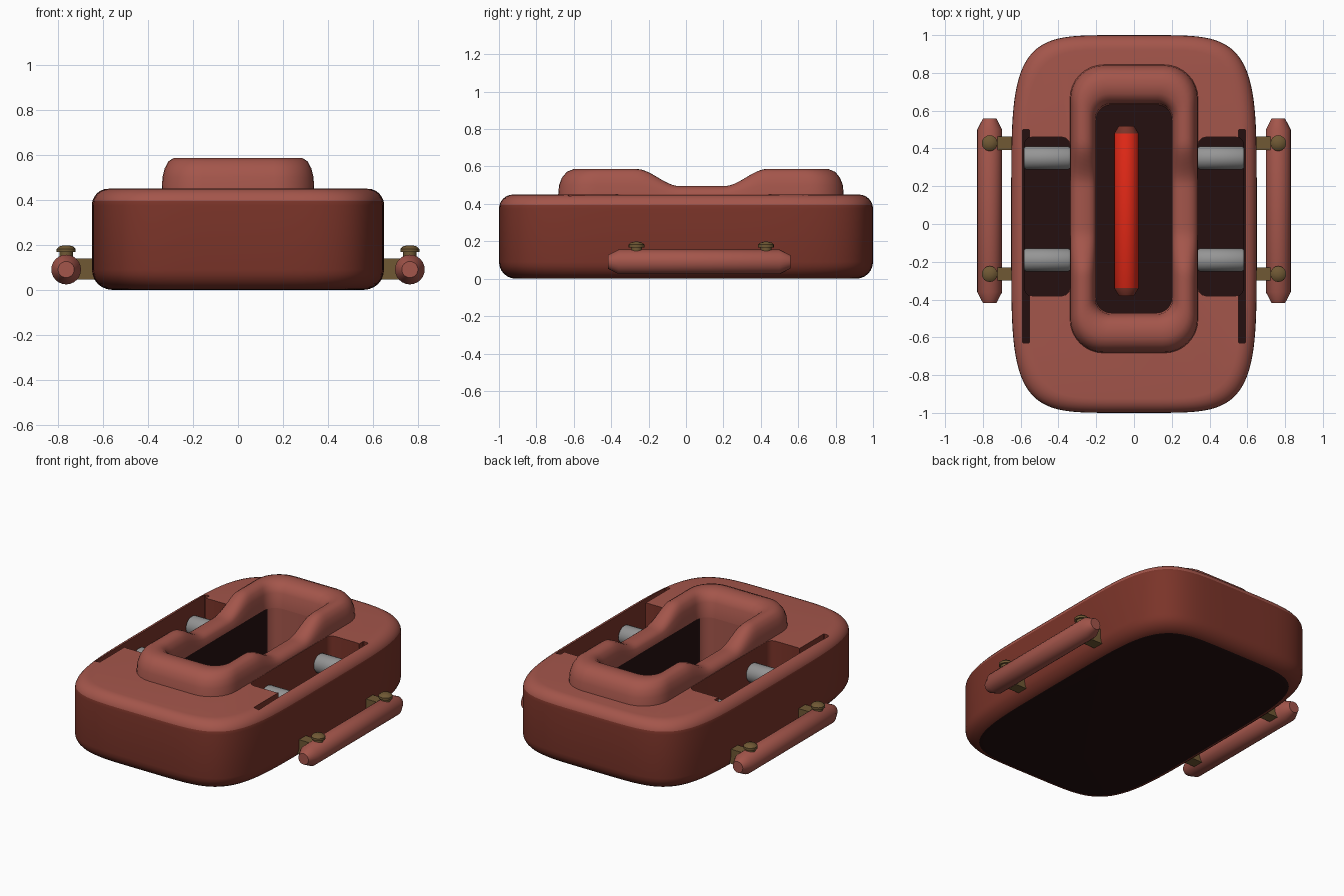
import bpy, bmesh, math
from mathutils import Vector

if "Cube" in bpy.data.objects:
    bpy.data.objects.remove(bpy.data.objects["Cube"])


def material(name, rgb):
    m = bpy.data.materials.new(name)
    m.use_nodes = True
    m.diffuse_color = (*rgb, 1)
    m.node_tree.nodes["Principled BSDF"].inputs["Base Color"].default_value = (*rgb, 1)
    return m


LIGHT = material("light_red", (0.37, 0.092, 0.07))
SIDE = material("dark_red", (0.195, 0.034, 0.022))
BLACK = material("interior_black", (0.018, 0.005, 0.005))
GREY = material("roller_grey", (0.30, 0.30, 0.30))
OLIVE = material("bracket_olive", (0.16, 0.098, 0.034))
GLOW = material("bright_red", (0.75, 0.021, 0.008))
HULL = [LIGHT, SIDE, BLACK]


def loft(name, rings, mats, rule=None, wrap=False, angle=35):
    """Skin a list of closed rings; cap the ends or join last to first."""
    bm = bmesh.new()
    loops = [[bm.verts.new(p) for p in ring] for ring in rings]
    pairs = list(zip(loops, loops[1:])) + ([(loops[-1], loops[0])] if wrap else [])
    for a, b in pairs:
        for i in range(len(a)):
            j = (i + 1) % len(a)
            bm.faces.new((a[i], a[j], b[j], b[i]))
    if not wrap:
        bm.faces.new(loops[0])
        bm.faces.new(loops[-1])
    bmesh.ops.recalc_face_normals(bm, faces=bm.faces)
    bm.normal_update()
    if rule:
        for f in bm.faces:
            f.material_index = rule(f)
    me = bpy.data.meshes.new(name)
    bm.to_mesh(me)
    bm.free()
    for m in mats:
        me.materials.append(m)
    ob = bpy.data.objects.new(name, me)
    bpy.context.collection.objects.link(ob)
    smooth(ob, angle)
    return ob


def smooth(ob, angle=35):
    bpy.ops.object.select_all(action="DESELECT")
    ob.select_set(True)
    bpy.context.view_layer.objects.active = ob
    bpy.ops.object.shade_smooth_by_angle(angle=math.radians(angle))


def rod(name, centre, axis, profile, mats, rule=None, sides=24):
    """Turned part: profile holds (distance along axis, radius)."""
    rot = Vector((0, 0, 1)).rotation_difference(Vector(axis))
    rings = []
    for d, r in profile:
        ring = []
        for i in range(sides):
            t = math.tau * i / sides
            ring.append(Vector(centre) + rot @ Vector((r * math.cos(t), r * math.sin(t), d)))
        rings.append(ring)
    return loft(name, rings, mats, rule)


def superellipse(a, b, z, n=5, count=112):
    pts = []
    for i in range(count):
        t = math.tau * (i + 0.5) / count
        c, s = math.cos(t), math.sin(t)
        pts.append((math.copysign(a * abs(c) ** (2 / n), c),
                    math.copysign(b * abs(s) ** (2 / n), s), z))
    return pts


def rounded_rect(hx, hy, r, cx=0, cy=0, corner=8, split=1):
    """Outline with rounded corners; long sides are divided for bending."""
    pts = []
    for k, (sx, sy) in enumerate([(1, 1), (-1, 1), (-1, -1), (1, -1)]):
        for i in range(corner + 1):
            t = (k + i / corner) * math.pi / 2
            pts.append(Vector((cx + sx * (hx - r) + r * math.cos(t),
                               cy + sy * (hy - r) + r * math.sin(t), 0)))
        if k in (1, 3):
            end = Vector((pts[-1].x, cy - sy * (hy - r), 0))
            start = pts[-1].copy()
            pts += [start.lerp(end, i / split) for i in range(1, split)]
    return pts


def prism(name, outline, z0, z1, mats, rule=None):
    return loft(name, [[(p.x, p.y, z) for p in outline] for z in (z0, z1)], mats, rule)


# Hull: soft rounded shell, light deck over darker flanks, black underside
hull_rings = []
RB, RT = 0.09, 0.075
for i in range(7):
    t = i / 6 * math.pi / 2
    d = RB * (1 - math.sin(t))
    hull_rings.append(superellipse(0.65 - d, 1 - d, RB * (1 - math.cos(t))))
for i in range(7):
    t = i / 6 * math.pi / 2
    d = RT * (1 - math.cos(t))
    hull_rings.append(superellipse(0.65 - d, 1 - d, 0.45 - RT + RT * math.sin(t)))


def hull_colour(f):
    if f.normal.z < -0.98:
        return 2
    return 0 if f.calc_center_median().z > 0.385 else 1


hull = loft("hull", hull_rings, HULL, hull_colour)


# Openings: cockpit well, side roller bays and narrow slots
def well_colour(f):
    return 2 if abs(f.normal.x) > 0.9 or abs(f.normal.z) > 0.9 else 0


def bay_colour(f):
    return 2 if abs(f.normal.z) > 0.9 else 1


cutters = [prism("well_cutter", rounded_rect(0.204, 0.554, 0.08, cy=0.08),
                 0.03, 0.7, HULL, well_colour)]
for s in (-1, 1):
    cutters.append(prism("bay_cutter", rounded_rect(0.12, 0.42, 0.04, s * 0.46, 0.04, 3),
                         0.06, 0.7, HULL, bay_colour))
    cutters.append(prism("slot_cutter", rounded_rect(0.018, 0.565, 0.004, s * 0.572, -0.065, 1),
                         0.2, 0.7, HULL, bay_colour))
for c in cutters:
    mod = hull.modifiers.new("opening", "BOOLEAN")
    mod.operation = "DIFFERENCE"
    mod.solver = "EXACT"
    mod.object = c
    c.hide_render = True
graph = bpy.context.evaluated_depsgraph_get()
cut_mesh = bpy.data.meshes.new_from_object(hull.evaluated_get(graph))
hull.modifiers.clear()
hull.data = cut_mesh
for c in cutters:
    bpy.data.objects.remove(c)
smooth(hull)


# Cockpit coaming: padded ring that dips beside the seat
def rim_height(y):
    t = min(max((abs(y - 0.085) - 0.12) / 0.23, 0), 1)
    return 0.495 + 0.092 * t * t * (3 - 2 * t)


outer = rounded_rect(0.34, 0.765, 0.18, cy=0.08, split=40)
inner = rounded_rect(0.20, 0.55, 0.08, cy=0.08, split=40)
section = [(0, 0), (0.03, 0.45), (0.1, 0.7), (0.22, 0.9), (0.38, 0.99), (0.55, 1),
           (0.72, 0.96), (0.86, 0.84), (0.96, 0.6), (1, 0)]
rim_rings = []
for t, h in section:
    ring = [o.lerp(i, t) for o, i in zip(outer, inner)]
    rim_rings.append([(p.x, p.y, 0.43 + h * (rim_height(p.y) - 0.43)) for p in ring])
loft("cockpit_rim", rim_rings, [LIGHT], wrap=True, angle=60)

# Glowing core lying in the cockpit well
rod("core_tube", (-0.04, 0.07, 0.11), (0, 1, 0),
    [(-0.45, 0.04), (-0.41, 0.065), (0.41, 0.065), (0.45, 0.04)], [GLOW, SIDE],
    lambda f: 1 if abs(f.calc_center_median().y - 0.07) > 0.405 else 0)

for s, side in ((1, "left"), (-1, "right")):
    # Rollers across each bay
    for y, end in ((0.35, "rear"), (-0.19, "front")):
        rod(f"{side}_{end}_roller", (s * 0.46, y, 0.31), (1, 0, 0),
            [(-0.122, 0.054), (-0.112, 0.061), (0.112, 0.061), (0.122, 0.054)], [GREY])
    # Side bumper bar
    rod(f"{side}_bumper", (s * 0.764, 0.07, 0.09), (0, 1, 0),
        [(-0.488, 0.036), (-0.43, 0.066), (0.43, 0.066), (0.488, 0.036)], [LIGHT])
    # Brackets and domed bolts holding the bumper
    for y, end in ((0.428, "rear"), (-0.265, "front")):
        prism(f"{side}_{end}_bracket", rounded_rect(0.085, 0.035, 0.004, s * 0.695, y, 1),
              0.045, 0.14, [OLIVE])
        rod(f"{side}_{end}_bolt", (s * 0.764, y, 0.14), (0, 0, 1),
            [(0, 0.03), (0.027, 0.03), (0.027, 0.042), (0.042, 0.042), (0.053, 0.03),
             (0.058, 0.01)], [OLIVE], sides=16)
